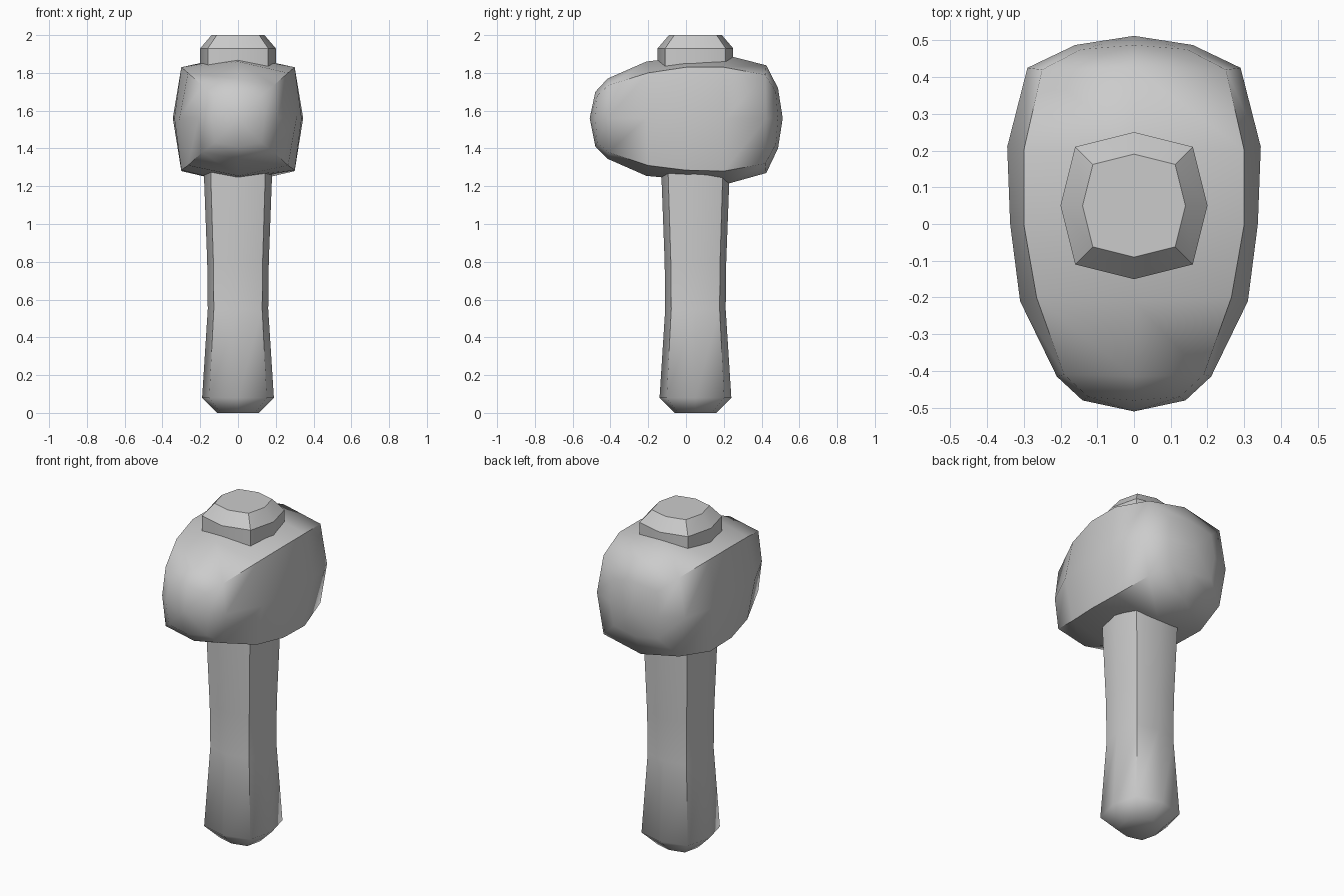
import bpy, bmesh

if "Cube" in bpy.data.objects:
    bpy.data.objects.remove(bpy.data.objects["Cube"])


def loft(name, rings, start=None, end=None, angle=1.0):
    """Skin 8-sided rings; an end closes to a tip point, or to a flat cap."""
    bm = bmesh.new()
    loops = [[bm.verts.new(p) for p in r] for r in rings]
    for a, b in zip(loops, loops[1:]):
        for i in range(8):
            j = (i + 1) % 8
            bm.faces.new((a[i], a[j], b[j], b[i]))
    for loop, tip in ((loops[0], start), (loops[-1], end)):
        if tip is None:
            bm.faces.new(loop)
        else:
            t = bm.verts.new(tip)
            for i in range(8):
                bm.faces.new((loop[i], loop[(i + 1) % 8], t))
    bmesh.ops.recalc_face_normals(bm, faces=bm.faces[:])
    mesh = bpy.data.meshes.new(name)
    bm.to_mesh(mesh)
    bm.free()
    obj = bpy.data.objects.new(name, mesh)
    bpy.context.collection.objects.link(obj)
    bpy.ops.object.select_all(action='DESELECT')
    obj.select_set(True)
    bpy.context.view_layer.objects.active = obj
    bpy.ops.object.shade_smooth_by_angle(angle=angle)
    return obj


def shaft_ring(z, r):
    """Rounded-square ring around the shaft axis."""
    c = 0.8 * r
    pts = [(r, 0), (c, c), (0, r), (-c, c), (-r, 0), (-c, -c), (0, -r), (c, -c)]
    return [(x, y + 0.05, z) for x, y in pts]


def head_ring(y_mid, y_cor, mid, cor, top, bottom, cor_top, cor_bottom):
    """Rounded-square ring across the head."""
    zc = 1.56
    return [(mid, y_mid, zc), (cor, y_cor, cor_top), (0, y_mid, top),
            (-cor, y_cor, cor_top), (-mid, y_mid, zc), (-cor, y_cor, cor_bottom),
            (0, y_mid, bottom), (cor, y_cor, cor_bottom)]


# Handle, slightly waisted, running up into the head
loft("handle", [shaft_ring(z, r) for z, r in (
    (0, 0.11), (0.08, 0.19), (0.55, 0.16), (0.8, 0.163), (1.25, 0.18), (1.6, 0.18))])

# Handle end poking out above the head
loft("handle_cap", [shaft_ring(z, r) for z, r in (
    (1.7, 0.2), (1.93, 0.2), (2.0, 0.14))], angle=0.65)

# Stone head, narrow at the front and blunt at the back
loft("hammer_head", [head_ring(*s) for s in (
    (-0.48, -0.47, 0.14, 0.125, 1.70, 1.41, 1.68, 1.43),
    (-0.415, -0.41, 0.21, 0.19, 1.77, 1.345, 1.735, 1.38),
    (-0.21, -0.2, 0.31, 0.265, 1.86, 1.255, 1.80, 1.31),
    (0.0, 0.0, 0.337, 0.30, 1.885, 1.235, 1.83, 1.285),
    (0.21, 0.2, 0.345, 0.30, 1.895, 1.21, 1.83, 1.28),
    (0.425, 0.42, 0.29, 0.25, 1.84, 1.27, 1.79, 1.32),
    (0.487, 0.475, 0.16, 0.145, 1.72, 1.40, 1.70, 1.42))],
    start=(0, -0.51, 1.56), end=(0, 0.512, 1.56))
